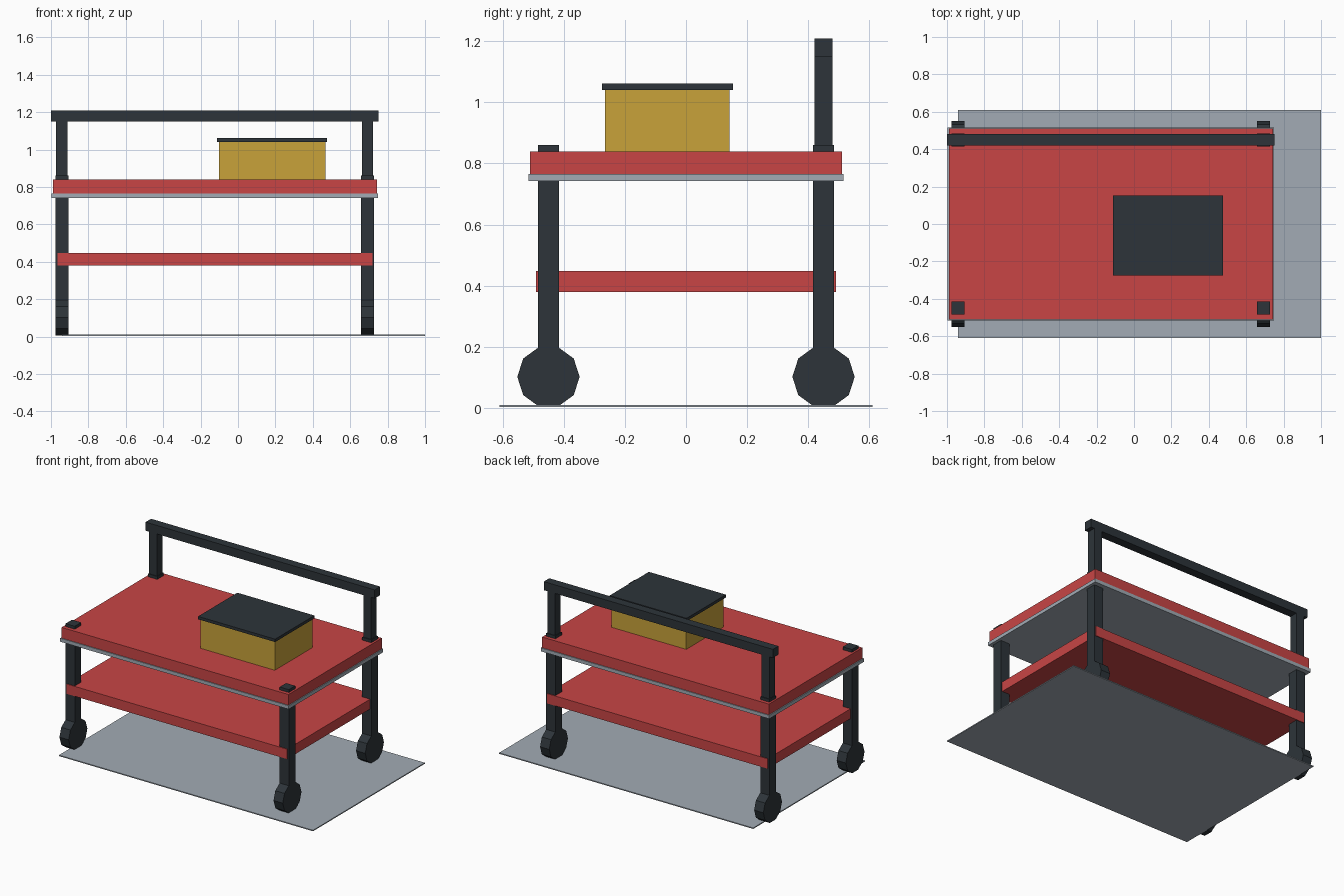
import bpy
import math

if "Cube" in bpy.data.objects:
    bpy.data.objects.remove(bpy.data.objects["Cube"], do_unlink=True)


def material(name, rgb):
    mat = bpy.data.materials.new(name)
    mat.use_nodes = True
    mat.diffuse_color = (*rgb, 1)
    mat.node_tree.nodes["Principled BSDF"].inputs["Base Color"].default_value = (*rgb, 1)
    return mat


RED = material("red paint", (0.58, 0.06, 0.06))
DARK = material("dark steel", (0.026, 0.034, 0.041))
GREY = material("pale grey", (0.36, 0.41, 0.46))
YELLOW = material("mustard", (0.58, 0.36, 0.042))


def finish(name, mat):
    obj = bpy.context.object
    obj.name = name
    obj.data.name = name
    obj.data.materials.append(mat)
    return obj


def box(name, mat, x, y, z):
    """Box from its (min, max) range on each axis."""
    ranges = (x, y, z)
    bpy.ops.mesh.primitive_cube_add(size=1, location=[(a + b) / 2 for a, b in ranges])
    obj = finish(name, mat)
    for v in obj.data.vertices:
        for i, (a, b) in enumerate(ranges):
            v.co[i] *= b - a
    return obj


def around(centre, width):
    return (centre - width / 2, centre + width / 2)


# Floor mat, shelves and trim
box("floor_mat", GREY, (-0.94, 1.0), (-0.61, 0.61), (0.003, 0.01))
box("lower_shelf", RED, (-0.966, 0.718), (-0.49, 0.49), (0.38, 0.448))
box("top_trim", GREY, (-0.997, 0.748), (-0.516, 0.516), (0.742, 0.766))
box("top_shelf", RED, (-0.99, 0.742), (-0.51, 0.51), (0.764, 0.84))

# Legs with ten-sided wheels
SIDES = {"right": -0.942, "left": 0.693}
ENDS = {"front": -0.45, "back": 0.45}
RADIUS = 0.102
for side, x in SIDES.items():
    for end, y in ENDS.items():
        box(f"{end}_{side}_leg", DARK, around(x, 0.07), around(y, 0.07), (0.14, 0.86))
        bpy.ops.mesh.primitive_cylinder_add(
            vertices=10, radius=RADIUS, depth=0.07,
            location=(x, y, RADIUS), rotation=(0, math.pi / 2, 0))
        finish(f"{end}_{side}_wheel", DARK)

# Push handle at the back
for side, x in SIDES.items():
    box(f"{side}_handle_post", DARK, around(x, 0.06), around(0.45, 0.06), (0.84, 1.16))
box("handle_bar", DARK, (-1.0, 0.75), around(0.45, 0.06), (1.15, 1.209))

# Lidded box on the top shelf
box("storage_box", YELLOW, (-0.102, 0.467), (-0.265, 0.143), (0.84, 1.043))
box("box_lid", DARK, (-0.112, 0.476), (-0.275, 0.153), (1.041, 1.061))
